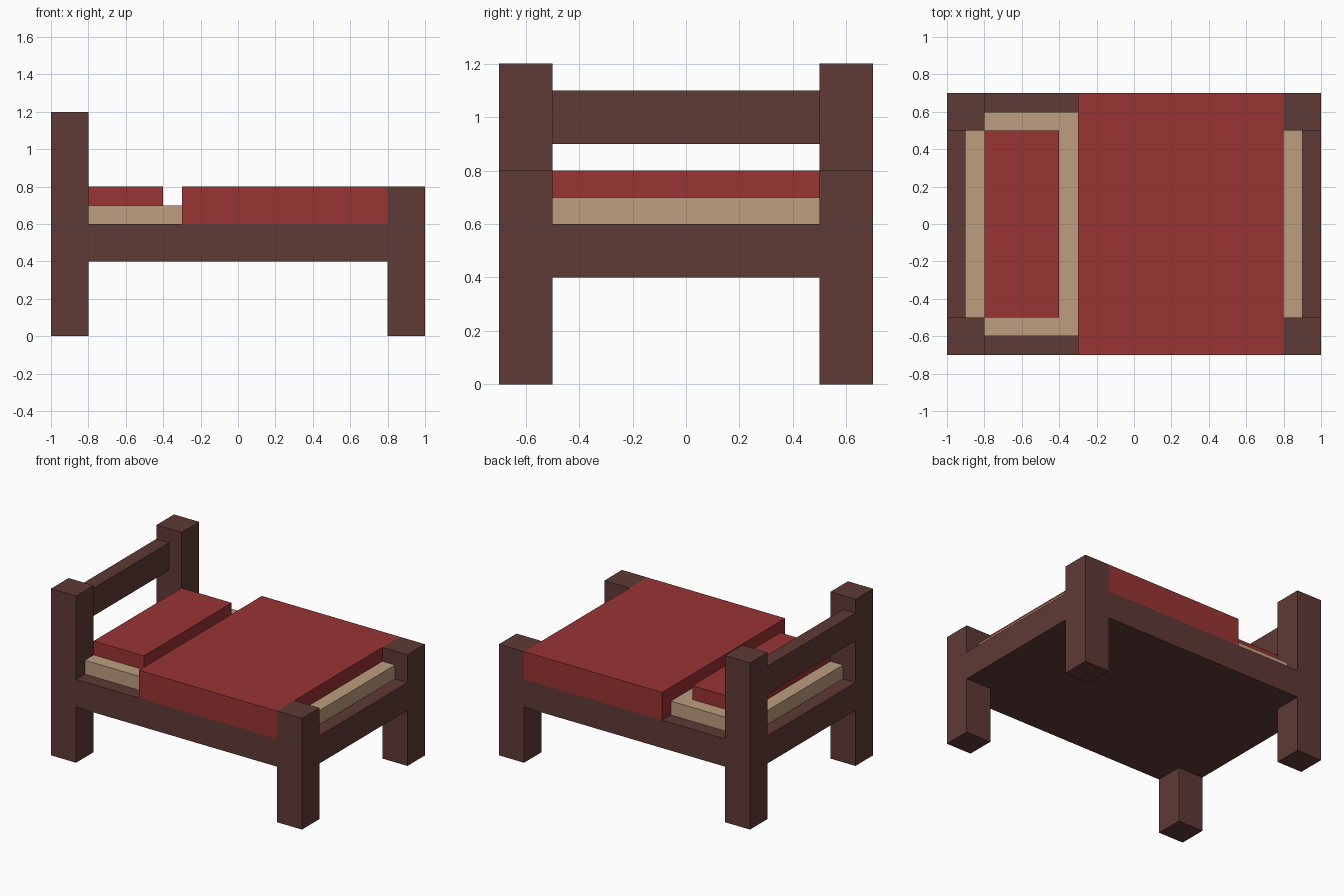
import bpy, bmesh

cube = bpy.data.objects.get("Cube")
if cube:
    bpy.data.objects.remove(cube, do_unlink=True)


def make_material(name, rgb):
    mat = bpy.data.materials.new(name)
    mat.use_nodes = True
    color = (*rgb, 1.0)
    mat.diffuse_color = color
    mat.node_tree.nodes["Principled BSDF"].inputs["Base Color"].default_value = color
    return mat


WOOD = make_material("dark wood", (0.112, 0.042, 0.035))
LINEN = make_material("tan linen", (0.515, 0.337, 0.212))
RED = make_material("red cloth", (0.319, 0.033, 0.034))


def prism(name, outline, z0, z1, mat):
    """Extrude a counter-clockwise outline from z0 up to z1."""
    bm = bmesh.new()
    base = bm.faces.new([bm.verts.new((x, y, z0)) for x, y in outline])
    top = bmesh.ops.extrude_face_region(bm, geom=[base], use_keep_orig=True)["geom"]
    for v in (g for g in top if isinstance(g, bmesh.types.BMVert)):
        v.co.z = z1
    bmesh.ops.recalc_face_normals(bm, faces=bm.faces)
    mesh = bpy.data.meshes.new(name)
    bm.to_mesh(mesh)
    bm.free()
    mesh.materials.append(mat)
    obj = bpy.data.objects.new(name, mesh)
    bpy.context.collection.objects.link(obj)
    return obj


def box(name, x0, x1, y0, y1, z0, z1, mat):
    return prism(name, [(x0, y0), (x1, y0), (x1, y1), (x0, y1)], z0, z1, mat)


def notched(hx, hy, px=0.8, py=0.5):
    """Rectangle with its corners cut out to fit around the posts."""
    return [(-px, -hy), (px, -hy), (px, -py), (hx, -py), (hx, py), (px, py),
            (px, hy), (-px, hy), (-px, py), (-hx, py), (-hx, -py), (-px, -py)]


# Corner posts: tall at the head, short at the foot
for side, y0 in (("right", -0.7), ("left", 0.5)):
    y1 = y0 + 0.2
    box(f"head_post_{side}", -1.0, -0.8, y0, y1, 0.0, 1.2, WOOD)
    box(f"foot_post_{side}", 0.8, 1.0, y0, y1, 0.0, 0.8, WOOD)

# Frame and headboard
prism("bed_frame", notched(1.0, 0.7), 0.4, 0.6, WOOD)
box("headboard_rail", -1.0, -0.9, -0.5, 0.5, 0.9, 1.1, WOOD)

# Bedding
prism("mattress", notched(0.9, 0.6), 0.6, 0.7, LINEN)
box("pillow", -0.8, -0.4, -0.5, 0.5, 0.7, 0.8, RED)
box("blanket", -0.3, 0.8, -0.7, 0.7, 0.6, 0.8, RED)
